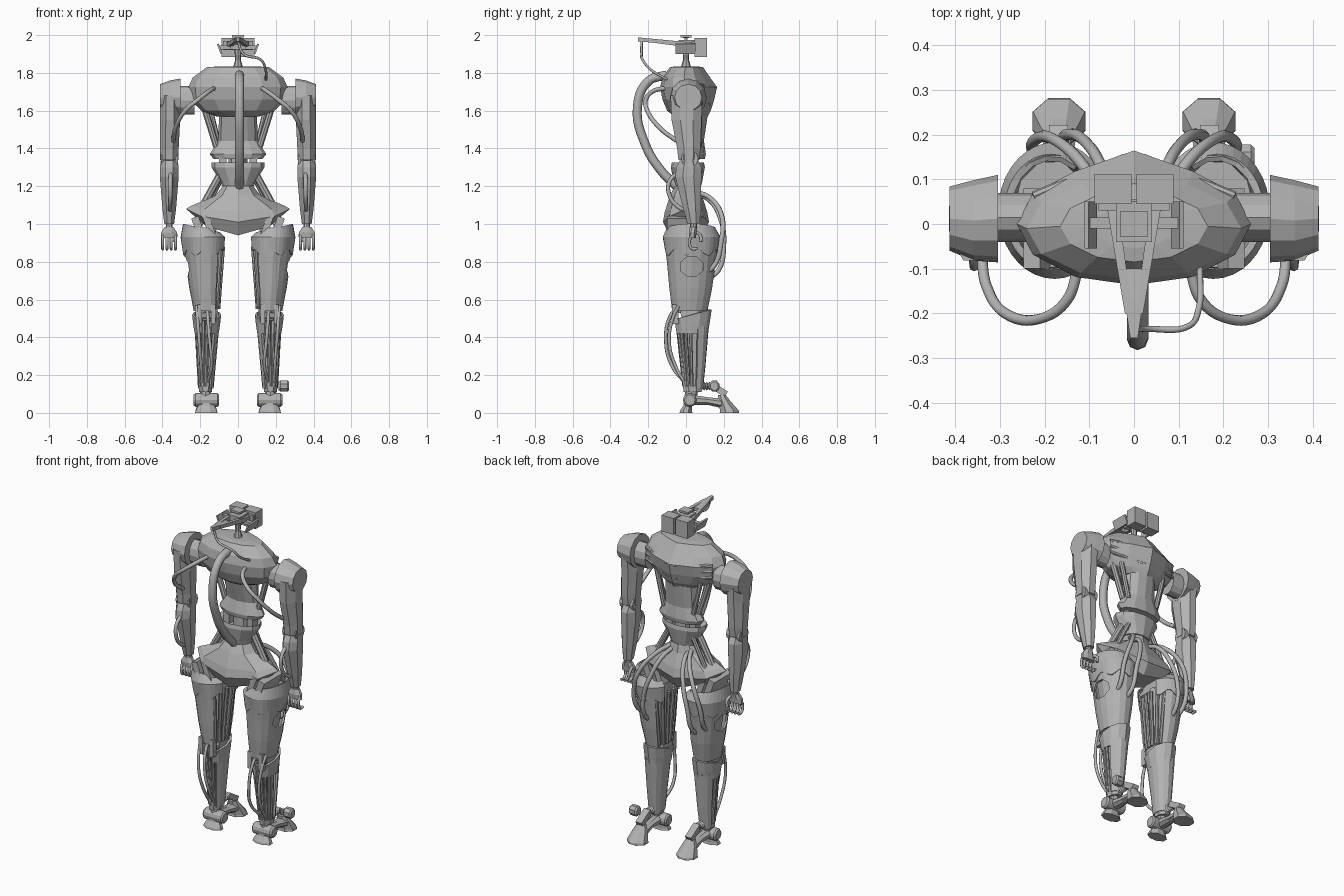
import bpy, bmesh, math
from math import sin, cos, radians, tau

def material(name, v):
    m = bpy.data.materials.new(name)
    m.diffuse_color = (v, v, v, 1)
    return m
GREY = material("plain grey", 0.45)

def add(name, verts, faces, smooth=False):
    me = bpy.data.meshes.new(name)
    me.from_pydata(verts, [], faces)
    return finish(name, me, smooth)

def finish(name, me, smooth):
    bm = bmesh.new()
    bm.from_mesh(me)
    bmesh.ops.recalc_face_normals(bm, faces=bm.faces)
    bm.to_mesh(me)
    bm.free()
    me.materials.clear()
    me.materials.append(GREY)
    for p in me.polygons:
        p.use_smooth = smooth
    ob = bpy.data.objects.new(name, me)
    bpy.context.collection.objects.link(ob)
    return ob

def loft(name, rings, s=1, n=10, axis='z', arc=None, point=0.0, turn=0.0, wall=0.012):
    """Rings are (position or function of angle, centre u, centre v, radius u, radius v)."""
    a0, a1 = [radians(d) for d in arc] if arc else (turn, tau + turn)
    m = n + 1 if arc else n
    verts = []
    for t, cu, cv, ru, rv in rings:
        for i in range(m):
            a = a0 + (a1 - a0) * i / n
            u, v = cu + ru * cos(a), cv + rv * sin(a) * (1 + (point if sin(a) > .99 else 0))
            w = t(a) if callable(t) else t
            x, y, z = {'z': (u, v, w), 'x': (w, u, v), 'y': (u, w, v)}[axis]
            verts.append((x * s, y, z))
    faces = [(k * m + i, k * m + (i + 1) % m, (k + 1) * m + (i + 1) % m, (k + 1) * m + i)
             for k in range(len(rings) - 1) for i in range(n)]
    if not arc:
        faces += [tuple(range(n)), tuple(range((len(rings) - 1) * m, len(rings) * m))]
    ob = add(name, verts, faces)
    if arc:
        mod = ob.modifiers.new("wall", 'SOLIDIFY')
        mod.thickness, mod.offset = wall, 0
    return ob

def box(name, x, y, z, s=1, tilt=0.0, lean=0.0):
    """Box from ranges; tilt turns about y, lean turns about x, both around its centre."""
    c = [(r[0] + r[1]) / 2 for r in (x, y, z)]
    verts = []
    for i in range(8):
        p = [r[(i >> k) & 1] - c[k] for k, r in enumerate((x, y, z))]
        p[0], p[2] = p[0] * cos(tilt) + p[2] * sin(tilt), p[2] * cos(tilt) - p[0] * sin(tilt)
        p[1], p[2] = p[1] * cos(lean) - p[2] * sin(lean), p[1] * sin(lean) + p[2] * cos(lean)
        verts.append(((p[0] + c[0]) * s, p[1] + c[1], p[2] + c[2]))
    return add(name, verts, [(0, 1, 3, 2), (4, 5, 7, 6), (0, 1, 5, 4), (2, 3, 7, 6), (0, 2, 6, 4), (1, 3, 7, 5)])

def tube(name, pts, r, s=1):
    cu = bpy.data.curves.new(name, 'CURVE')
    cu.dimensions, cu.bevel_depth, cu.bevel_resolution = '3D', r, 2
    cu.use_fill_caps, cu.resolution_u = True, 8
    sp = cu.splines.new('BEZIER')
    sp.bezier_points.add(len(pts) - 1)
    for b, p in zip(sp.bezier_points, pts):
        b.co = (p[0] * s, p[1], p[2])
        b.handle_left_type = b.handle_right_type = 'AUTO'
    tmp = bpy.data.objects.new("tmp", cu)
    bpy.context.collection.objects.link(tmp)
    dg = bpy.context.evaluated_depsgraph_get()
    me = bpy.data.meshes.new_from_object(tmp.evaluated_get(dg))
    bpy.data.objects.remove(tmp)
    return finish(name, me, len(pts) > 2)

# Torso
loft("chest", [(1.57, 0, .02, .115, .08), (1.6, 0, .005, .195, .105), (1.66, 0, .0, .255, .125),
               (1.725, 0, .0, .262, .137), (1.775, 0, -.01, .24, .115), (1.83, 0, -.005, .165, .08),
               (1.835, 0, -.005, .09, .05)], n=12, point=.2)
loft("waist_core", [(1.345, 0, .04, .13, .06), (1.37, 0, .04, .15, .065), (1.44, 0, .045, .105, .05),
                    (1.58, 0, .035, .1, .08)], n=12)
loft("belly_joint", [(1.26, 0, .03, .05, .035), (1.37, 0, .03, .05, .035)], n=8)
loft("abdomen", [(1.2, 0, .01, .085, .07), (1.22, 0, .01, .09, .075), (1.3, 0, .01, .14, .09),
                 (1.325, 0, .01, .14, .085), (1.28, 0, .01, .09, .05)], n=12)
dip = lambda z, d: (lambda a: z - d * abs(sin(a)) ** 1.7)
loft("pelvis", [(dip(1.045, .105), 0, .0, .235, .085), (dip(1.08, .07), 0, .0, .275, .122),
                (dip(1.095, .03), 0, .0, .25, .112), (1.15, 0, .0, .12, .085), (1.22, 0, .01, .065, .06)], n=8)

# Neck and head
loft("neck", [(1.82, 0, 0, .028, .03), (1.87, 0, 0, .015, .015), (1.94, 0, 0, .02, .02)], n=8)
box("head_block", (-.04, .04), (-.04, .05), (1.925, 1.975))
loft("crown_disc", [(1.97, 0, 0, .012, .012), (1.985, 0, 0, .012, .012), (1.988, 0, 0, .045, .04),
                    (2.0, 0, 0, .045, .04)], n=4, turn=tau / 8)
box("goggle_bridge", (-.08, .08), (.03, .055), (1.92, 1.97))
loft("crest_tip", [(-.255, 0, 1.977, .012, .016), (-.17, 0, 1.97, .03, .014), (-.1, 0, 1.96, .035, .014)],
     n=4, axis='y', turn=tau / 8)
tube("head_cable", [(0, -.235, 1.965), (.03, -.235, 1.9), (.12, -.23, 1.87), (.145, -.19, 1.82), (.148, -.1, 1.765)], .007)
tube("spine_cable", [(.008, -.1, 1.79), (.008, -.2, 1.755), (.008, -.257, 1.62), (.008, -.215, 1.42),
                     (.008, -.13, 1.28), (.008, -.05, 1.2)], .024)

for s, side in ((1, "right_"), (-1, "left_")):
    # Head pieces
    box(side + "goggle", (.006, .088), (.045, .112), (1.885, 1.985), s)
    loft(side + "crest_arm", [(-.2, .012, 1.973, .012, .014), (.05, .05, 1.945, .018, .02)], s, 4, 'y', turn=tau / 8)
    box(side + "ear_plate", (.092, .102), (-.055, .05), (1.9, 1.955), s, tilt=.35)
    box(side + "ear_bar", (.03, .1), (-.01, .015), (1.925, 1.945), s)

    # Torso struts and ribs
    tube(side + "waist_strut", [(.18, .03, 1.62), (.115, .04, 1.41)], .017, s)
    tube(side + "waist_back_strut", [(.15, .07, 1.62), (.1, .07, 1.41)], .014, s)
    box(side + "belly_link", (.06, .1), (0, .05), (1.28, 1.37), s)
    tube(side + "hip_strut", [(.09, .01, 1.27), (.2, .01, 1.07)], .02, s)
    tube(side + "hip_back_strut", [(.08, .05, 1.26), (.17, .05, 1.08)], .014, s)
    for k in range(3):
        tube(side + "chest_bar", [(.02, .147 - .012 * k, 1.72 - .045 * k), (.225, .062, 1.735 - .035 * k)], .011, s)
    tube(side + "shoulder_cable", [(.125, -.1, 1.72), (.15, -.17, 1.705), (.21, -.212, 1.66), (.28, -.205, 1.6),
                                   (.33, -.14, 1.51), (.342, -.05, 1.44)], .012, s)

    # Arm
    loft(side + "shoulder_joint", [(.23, .015, 1.655, .055, .075), (.31, .015, 1.655, .055, .075)], s, 12, 'x')
    loft(side + "shoulder_cup", [(.305, .012, 1.67, .098, .1), (.36, .008, 1.67, .09, .09),
                                 (.413, .012, 1.67, .072, .07)], s, 12, 'x')
    loft(side + "upper_arm", [(1.34, .364, .015, .052, .06), (1.4, .364, .015, .054, .067), (1.55, .36, .003, .058, .086),
                              (1.68, .36, .003, .057, .092)], s, 8, turn=tau / 16)
    loft(side + "elbow", [(.318, .02, 1.345, .045, .045), (.408, .02, 1.345, .045, .045)], s, 12, 'x')
    loft(side + "forearm", [(1.0, .364, .04, .028, .035), (1.08, .364, .032, .039, .05), (1.25, .364, .012, .054, .075),
                            (1.3, .364, .015, .053, .072), (1.335, .364, .015, .05, .052)], s, 8, turn=tau / 16)
    tube(side + "forearm_cable", [(.357, -.04, 1.27), (.358, -.085, 1.23), (.358, -.09, 1.16), (.36, -.04, 1.09),
                                  (.36, .01, 1.07)], .011, s)

    # Hand
    loft(side + "wrist", [(.97, .364, .04, .018, .018), (1.01, .364, .04, .018, .018)], s, 8)
    loft(side + "palm", [(.925, .365, .035, .046, .018), (.955, .365, .035, .045, .022), (.985, .365, .04, .025, .022)],
         s, 8, turn=tau / 16)
    for k in range(4):
        x = .331 + .0225 * k
        tube(side + "finger", [(x, .03, .94), (x, .018, .905), (x, .032, .87), (x, .06, .87)], .008, s)
    tube(side + "thumb", [(.335, .045, .96), (.33, .075, .94), (.335, .078, .905)], .009, s)

    # Hip and thigh
    box(side + "hip_lug_inner", (.13, .165), (-.09, .07), (.9, 1.05), s, tilt=.35)
    box(side + "hip_lug_outer", (.185, .225), (-.1, .08), (.9, 1.04), s, tilt=.35)
    shell = loft(side + "thigh_shell", [(.54, .162, .02, .066, .088), (.66, .167, .025, .085, .108),
                 (.8, .172, .028, .1, .124), (.93, .178, .03, .115, .142),
                 (lambda a: .98 + .015 * cos(a), .186, .027, .095, .12)], s, 12, arc=(-125, 125))
    cutter = loft(side + "window_cutter", [(.235, .03, .775, .065, .055), (.35, .03, .775, .065, .055)],
                  s, 8, 'x', turn=tau / 16)
    cutter.hide_render = True
    cutter.hide_viewport = True
    cut = shell.modifiers.new("window", 'BOOLEAN')
    cut.object, cut.solver = cutter, 'EXACT'
    loft(side + "thigh_core", [(.53, .16, .02, .05, .07), (.8, .175, .03, .075, .1), (.92, .185, .03, .085, .115)], s, 10)
    wave = lambda a: .85 + .018 * sin(a * 7)
    loft(side + "thigh_cap", [(wave, .175, .03, .112, .138), (.93, .178, .03, .122, .149),
                              (lambda a: .975 + .025 * cos(a), .186, .027, .101, .126)], s, 30, arc=(-150, 150), wall=.008)
    for d in range(130, 231, 20):
        c, n = cos(radians(d)), sin(radians(d))
        tube(side + "thigh_rod", [(.162 + .058 * c, .02 + .08 * n, .55), (.178 + .1 * c, .03 + .13 * n, .88)], .011, s)
    tube(side + "hip_cable_inner", [(.05, .05, 1.16), (.07, .12, 1.13), (.11, .185, 1.02), (.15, .2, .88),
                                    (.16, .175, .76), (.165, .12, .71)], .013, s)
    tube(side + "hip_cable_outer", [(.07, .05, 1.17), (.11, .125, 1.14), (.18, .19, 1.04), (.225, .185, .9),
                                    (.225, .15, .78), (.215, .1, .74)], .013, s)

    # Knee and shin
    loft(side + "knee_joint", [(.11, .02, .53, .05, .045), (.215, .02, .53, .05, .045)], s, 12, 'x')
    for x in (.118, .19):
        box(side + "knee_lug", (x, x + .025), (-.075, -.04), (.47, .575), s)
    loft(side + "shin_collar", [(.42, .166, .03, .058, .08), (.48, .166, .03, .067, .09),
                                (lambda a: .52 + .028 * sin(a), .166, .03, .071, .1)], s, 10, arc=(-70, 250))
    loft(side + "shin_shell", [(.13, .172, .035, .037, .05), (.25, .17, .036, .046, .062), (.46, .167, .032, .062, .084)],
         s, 8, arc=(20, 230))
    loft(side + "shin_core", [(.12, .172, .035, .026, .034), (.5, .166, .03, .04, .055)], s, 8)
    for d in range(245, 376, 22):
        c, n = cos(radians(d)), sin(radians(d))
        tube(side + "shin_rod", [(.172 + .032 * c, .035 + .045 * n, .14), (.166 + .056 * c, .03 + .078 * n, .49)], .0095, s)
    for k in range(2):
        x, d = .15 + .055 * k, .018 * k
        tube(side + "calf_cable", [(x + .015, -.04, .565), (x + .01, -.085 + d, .51), (x, -.107 + d, .38),
                                   (x - .01, -.075 + d, .25), (.16 + .03 * k, -.01, .165)], .009, s)

    # Ankle and foot
    loft(side + "ankle_ring", [(.11, .172, .035, .037, .052), (.145, .172, .035, .04, .055)], s, 8, turn=tau / 16)
    loft(side + "ankle_post", [(.05, .17, .02, .03, .03), (.12, .172, .03, .028, .035)], s, 8)
    loft(side + "ankle_joint", [(.1, .02, .068, .028, .028), (.108, .02, .068, .036, .036), (.225, .02, .068, .036, .036),
                                (.235, .02, .068, .028, .028)], s, 12, 'x')
    loft(side + "heel", [(0, .168, .0, .064, .037), (.012, .168, .0, .06, .034), (.04, .168, .01, .045, .025),
                         (.08, .168, .02, .045, .03)], s, 8, turn=tau / 16)
    loft(side + "instep", [(.03, .168, .068, .038, .03), (.12, .168, .062, .03, .022), (.22, .168, .045, .045, .03)],
         s, 8, 'y', turn=tau / 16)
    loft(side + "toe", [(0, .168, .23, .064, .056), (.012, .168, .23, .062, .054), (.06, .168, .205, .045, .035),
                        (.095, .168, .19, .028, .022)], s, 8, turn=tau / 16)
    spring = [(.075 + .007 * k, .17, .142, r, r) for k, r in enumerate([.016, .024] * 5)]
    loft(side + "ankle_spring", spring, s, 10, 'y')
    box(side + "toe_strut", (.148, .19), (.12, .22), (.108, .142), s, lean=-.55)

# Loose actuator beside one ankle
loft("ankle_actuator", [(.215, .15, .142, .022, .024), (.225, .15, .142, .03, .032), (.262, .15, .142, .03, .032),
                        (.27, .15, .142, .022, .024)], 1, 8, 'x', turn=tau / 16)
